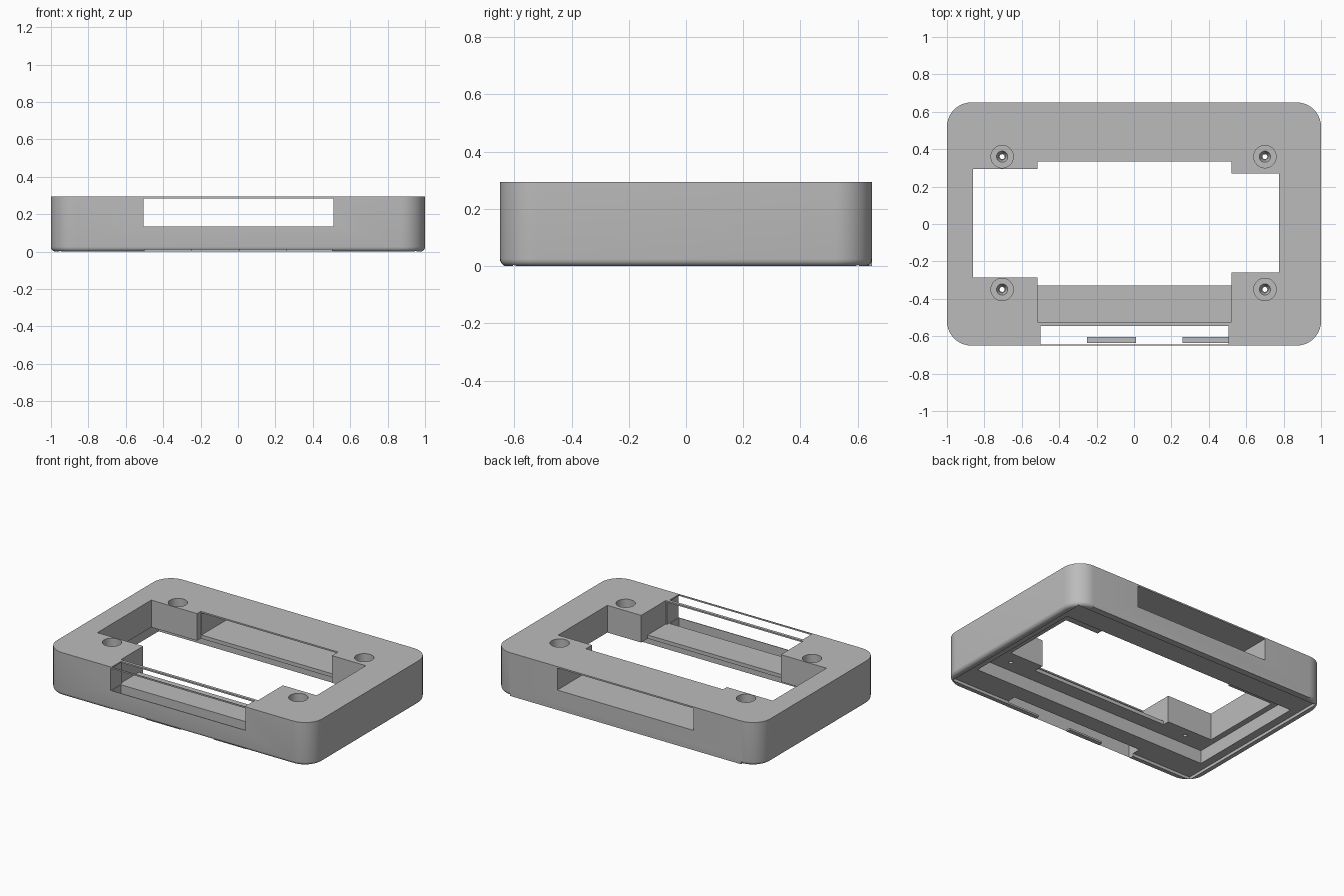
import bpy, bmesh
from mathutils import Vector

old = bpy.data.objects.get("Cube")
if old:
    bpy.data.objects.remove(old, do_unlink=True)

GREY = (0.5, 0.5, 0.5, 1)
mat = bpy.data.materials.new("plain_grey")
mat.use_nodes = True
mat.diffuse_color = GREY
bsdf = next(n for n in mat.node_tree.nodes if n.type == 'BSDF_PRINCIPLED')
bsdf.inputs["Base Color"].default_value = GREY


def add(name, bm):
    bmesh.ops.recalc_face_normals(bm, faces=bm.faces)
    me = bpy.data.meshes.new(name)
    bm.to_mesh(me)
    bm.free()
    me.materials.append(mat)
    ob = bpy.data.objects.new(name, me)
    bpy.context.collection.objects.link(ob)
    return ob


def box_mesh(x, y, z):
    bm = bmesh.new()
    bmesh.ops.create_cube(bm, size=1)
    for v in bm.verts:
        v.co = Vector([r[0] if c < 0 else r[1] for c, r in zip(v.co, (x, y, z))])
    return bm


def box(name, x, y, z):
    return add(name, box_mesh(x, y, z))


def cone(name, x, y, z0, z1, r0, r1):
    bm = bmesh.new()
    bmesh.ops.create_cone(bm, cap_ends=True, segments=32, radius1=r0, radius2=r1, depth=z1 - z0)
    bmesh.ops.translate(bm, verts=bm.verts, vec=(x, y, (z0 + z1) / 2))
    return add(name, bm)


def combine(target, tool, op='DIFFERENCE'):
    tool.hide_render = True
    bpy.ops.object.select_all(action='DESELECT')
    bpy.context.view_layer.objects.active = target
    target.select_set(True)
    mod = target.modifiers.new("cut", 'BOOLEAN')
    mod.operation, mod.solver, mod.object = op, 'EXACT', tool
    bpy.ops.object.modifier_apply(modifier=mod.name)
    bpy.data.objects.remove(tool, do_unlink=True)


# Rounded outer case with a softened bottom edge
TOP = 0.295
bm = box_mesh((-1, 1), (-0.65, 0.65), (0, TOP))
upright = [e for e in bm.edges if abs(e.verts[0].co.z - e.verts[1].co.z) > 0.1]
bmesh.ops.bevel(bm, geom=upright, offset=0.13, segments=10, profile=0.5, affect='EDGES')
bottom = [e for e in bm.edges if all(v.co.z < 0.001 for v in e.verts)]
bmesh.ops.bevel(bm, geom=bottom, offset=0.025, segments=5, profile=0.5, affect='EDGES')
case = add("case_frame", bm)

# Square strip along the lower back edge
combine(case, box("back_strip", (-0.87, 0.87), (0.6, 0.65), (0, 0.03)), 'UNION')

# Cover recess and main cavity underneath
CEILING = 0.11
combine(case, box("cover_recess", (-0.955, 0.955), (-0.605, 0.605), (-0.1, 0.02)))
combine(case, box("cavity", (-0.9, 0.9), (-0.43, 0.43), (-0.1, CEILING)))

# Stepped central window
for x, y in (((-0.86, 0.1), (-0.285, 0.295)),
             ((-0.1, 0.775), (-0.26, 0.27)),
             ((-0.515, 0.52), (-0.33, 0.335))):
    combine(case, box("window_cut", x, y, (0.05, 0.4)))

# Front shelf, front and back slots, and the open front channel
SLOT = (0.135, 0.285)
combine(case, box("shelf_cut", (-0.515, 0.52), (-0.525, -0.3), (SLOT[0], 0.4)))
combine(case, box("front_slot", (-0.505, 0.51), (-0.7, -0.3), SLOT))
combine(case, box("back_slot", (-0.51, 0.515), (0.3, 0.7), SLOT))
combine(case, box("front_channel", (-0.5, 0.505), (-0.645, -0.545), (-0.1, 0.4)))

# Stepped screw holes at the corners
for x in (-0.705, 0.7):
    for y in (-0.35, 0.36):
        combine(case, cone("head_bore", x, y, 0.19, 0.4, 0.06, 0.06))
        combine(case, cone("countersink", x, y, 0.16, 0.2, 0.018, 0.034))
        combine(case, cone("screw_bore", x, y, 0.05, 0.25, 0.013, 0.013))

# Small retaining tabs at the bottom of the channel
for name, x in (("middle_tab", (-0.25, 0.01)), ("left_tab", (0.26, 0.505))):
    box(name, x, (-0.635, -0.605), (0, 0.012))

# Smooth rounded surfaces, keep sharp edges
bpy.ops.object.select_all(action='DESELECT')
case.select_set(True)
bpy.context.view_layer.objects.active = case
bpy.ops.object.shade_smooth_by_angle(angle=0.6)
